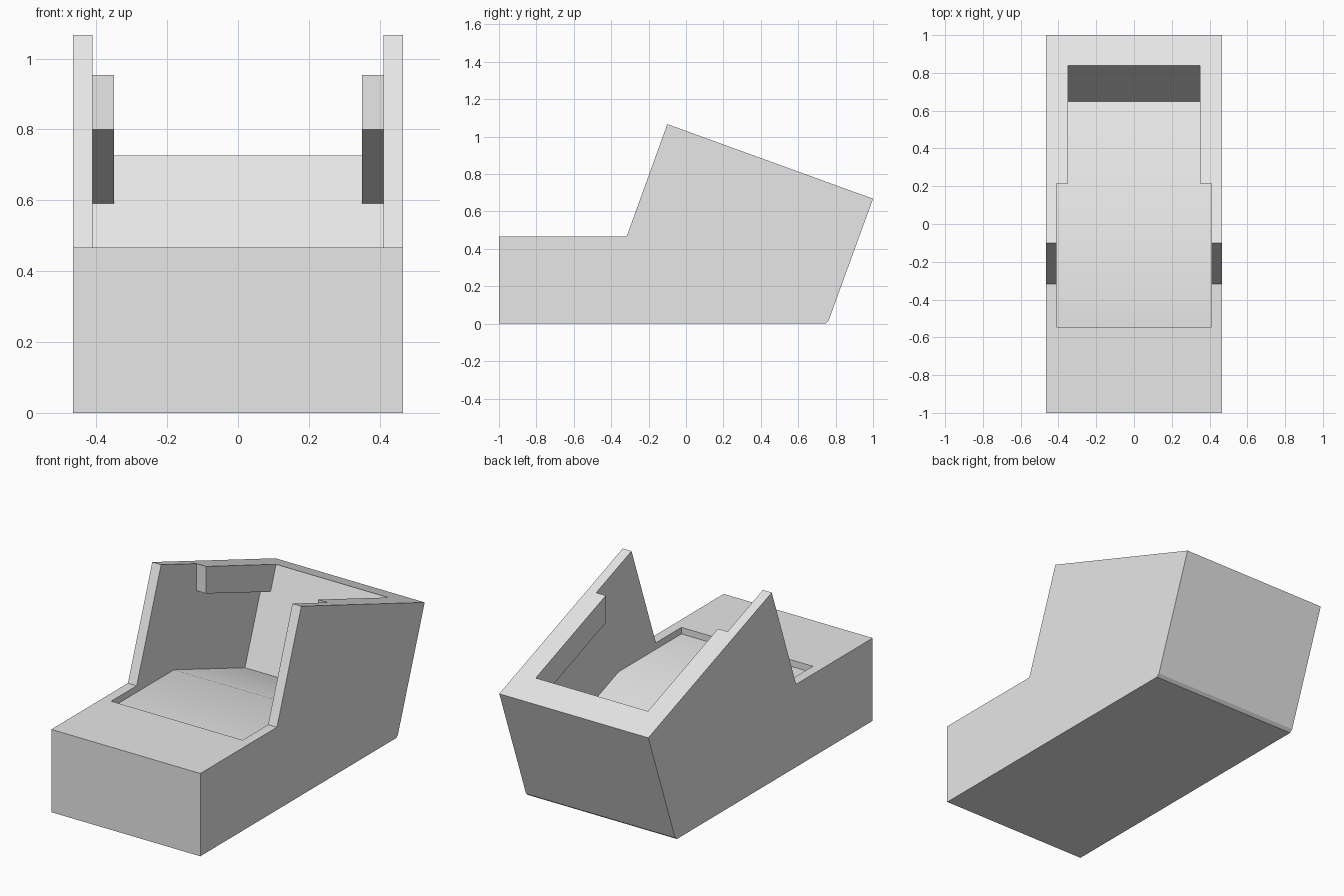
import bpy
import bmesh

cube = bpy.data.objects.get("Cube")
if cube:
    bpy.data.objects.remove(cube, do_unlink=True)

HALF = 0.465        # half width of the housing
INNER = 0.41        # half width of the cavity
LEDGE = 0.35        # half width between the two side ledges
FLOOR = 0.43        # height of the level cavity floor


def prism(name, profile, x0, x1):
    """Extrude a (y, z) profile from x0 to x1."""
    bm = bmesh.new()
    face = bm.faces.new([bm.verts.new((x0, y, z)) for y, z in profile])
    new = bmesh.ops.extrude_face_region(bm, geom=[face])["geom"]
    verts = [v for v in new if isinstance(v, bmesh.types.BMVert)]
    bmesh.ops.translate(bm, verts=verts, vec=(x1 - x0, 0, 0))
    bmesh.ops.recalc_face_normals(bm, faces=bm.faces)
    mesh = bpy.data.meshes.new(name)
    bm.to_mesh(mesh)
    bm.free()
    obj = bpy.data.objects.new(name, mesh)
    bpy.context.collection.objects.link(obj)
    return obj


def select(obj):
    bpy.ops.object.select_all(action="DESELECT")
    obj.select_set(True)
    bpy.context.view_layer.objects.active = obj


def cut(obj, cutter):
    """Subtract the cutter and discard it."""
    mod = obj.modifiers.new("cut", "BOOLEAN")
    mod.operation = "DIFFERENCE"
    mod.solver = "EXACT"
    mod.object = cutter
    select(obj)
    bpy.ops.object.modifier_apply(modifier=mod.name)
    bpy.data.objects.remove(cutter, do_unlink=True)


# Housing: low front deck and raised tilted rear
housing = prism("housing", [(-1, 0), (0.745, 0), (0.762, 0.015), (1, 0.668),
                            (-0.1, 1.067), (-0.317, 0.467), (-1, 0.467)],
                -HALF, HALF)

# Cavity: level floor, sloping floor, leaning back wall, open at the top
cavity = prism("cavity_cutter", [(-0.545, FLOOR), (0.015, FLOOR), (0.648, 0.2),
                                 (1.048, 1.3), (-0.545, 1.3)], -INNER, INNER)

# Side ledges are kept out of the cavity
for side in (-1, 1):
    ledge = prism("ledge_cutter", [(0.215, 0.8), (0.215, 2), (1.5, 2),
                                   (1.5, 0.332)], side * LEDGE, side * 0.6)
    cut(cavity, ledge)
cut(housing, cavity)

# Only the bend in the cavity floor is smooth
select(housing)
bpy.ops.object.shade_smooth_by_angle(angle=0.5)
for poly in housing.data.polygons:
    c = poly.center
    poly.use_smooth = poly.normal.z > 0.9 and c.z < FLOOR + 0.01

# Plain grey plastic
grey = bpy.data.materials.new("plain_grey")
grey.use_nodes = True
color = (0.8, 0.8, 0.8, 1)
grey.diffuse_color = color
grey.node_tree.nodes["Principled BSDF"].inputs["Base Color"].default_value = color
housing.data.materials.clear()
housing.data.materials.append(grey)
for poly in housing.data.polygons:
    poly.material_index = 0
